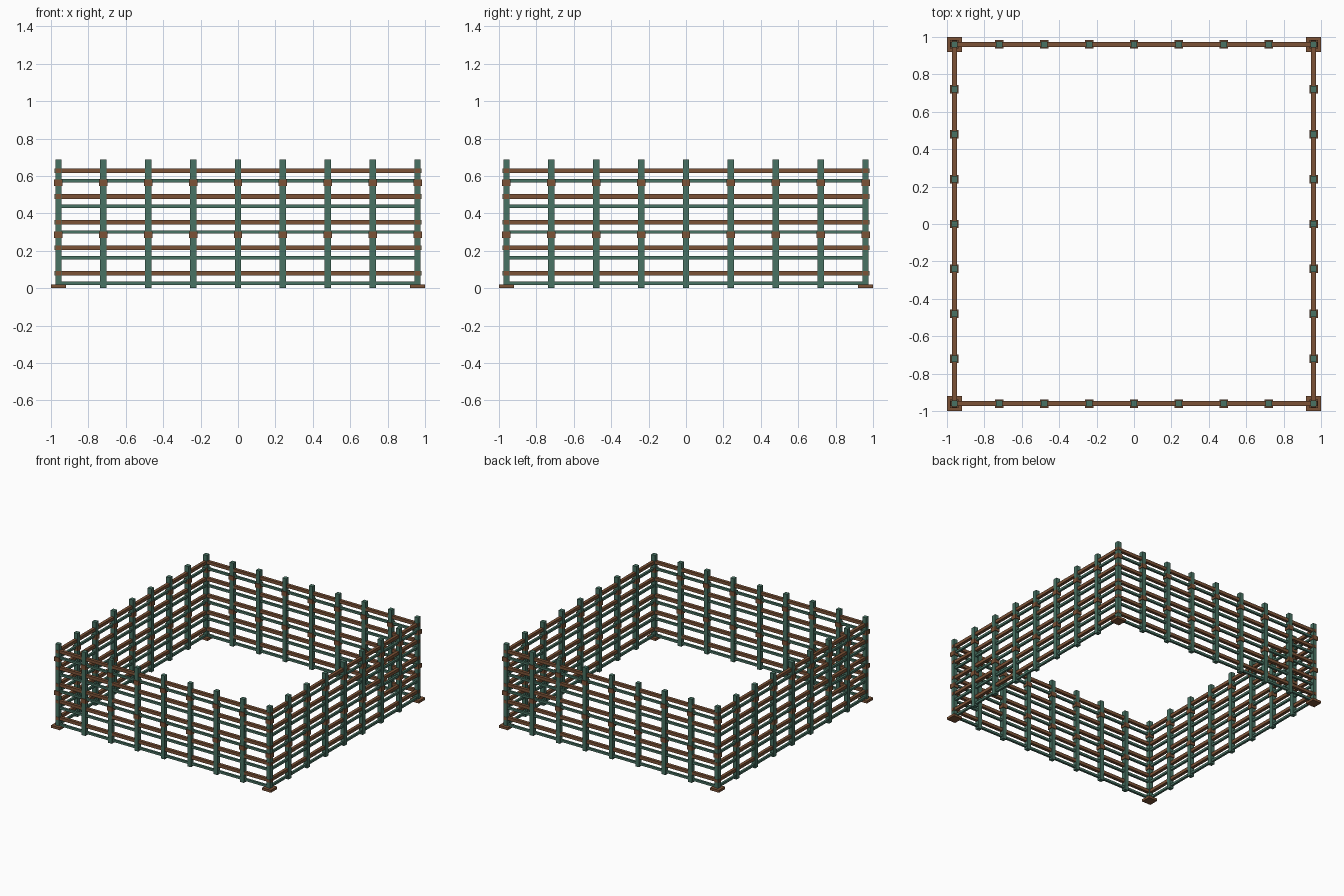
import bpy
import bmesh
from mathutils import Vector

if "Cube" in bpy.data.objects:
    bpy.data.objects.remove(bpy.data.objects["Cube"])


def material(name, rgb):
    m = bpy.data.materials.new(name)
    m.diffuse_color = (*rgb, 1)
    m.use_nodes = True
    m.node_tree.nodes["Principled BSDF"].inputs["Base Color"].default_value = m.diffuse_color
    return m


GREEN = material("weathered green", (0.065, 0.17, 0.125))
BROWN = material("rust brown", (0.20, 0.085, 0.037))

EDGE = 0.96       # distance of the fence line from the centre
STEP = 0.24       # post spacing


def boxes(name, mat, items):
    """One object made of boxes given as (centre, size)."""
    bm = bmesh.new()
    for centre, size in items:
        verts = bmesh.ops.create_cube(bm, size=1)["verts"]
        for v in verts:
            v.co = Vector(a * b + c for a, b, c in zip(v.co, size, centre))
    mesh = bpy.data.meshes.new(name)
    bm.to_mesh(mesh)
    bm.free()
    mesh.materials.append(mat)
    ob = bpy.data.objects.new(name, mesh)
    bpy.context.collection.objects.link(ob)
    return ob


# Post positions around the square
spots = set()
for i in range(-4, 5):
    for s in (-4, 4):
        spots |= {(i, s), (s, i)}
spots = [(i * STEP, j * STEP) for i, j in sorted(spots)]

# Upright posts
boxes("fence_posts", GREEN,
      [((x, y, 0.345), (0.034, 0.034, 0.686)) for x, y in spots])

# Two collars around every post
boxes("post_collars", BROWN,
      [((x, y, z), (0.045, 0.045, 0.036))
       for x, y in spots for z in (0.286, 0.564)])

# Foot plates under the corner posts
boxes("corner_feet", BROWN,
      [((x * EDGE, y * EDGE, 0.01), (0.08, 0.08, 0.02))
       for x in (-1, 1) for y in (-1, 1)])


def rails(name, mat, base, gap, half_length, thick):
    """Five evenly spaced rails on each of the four sides."""
    items = []
    for k in range(5):
        z = base + k * gap
        for s in (-EDGE, EDGE):
            items.append(((0, s, z), (2 * half_length, thick, thick)))
            items.append(((s, 0, z), (thick, 2 * half_length, thick)))
    return boxes(name, mat, items)


# Alternating brown and green horizontal rails
rails("brown_rails", BROWN, 0.079, 0.137, 0.98, 0.025)
rails("green_rails", GREEN, 0.026, 0.137, 0.96, 0.018)
